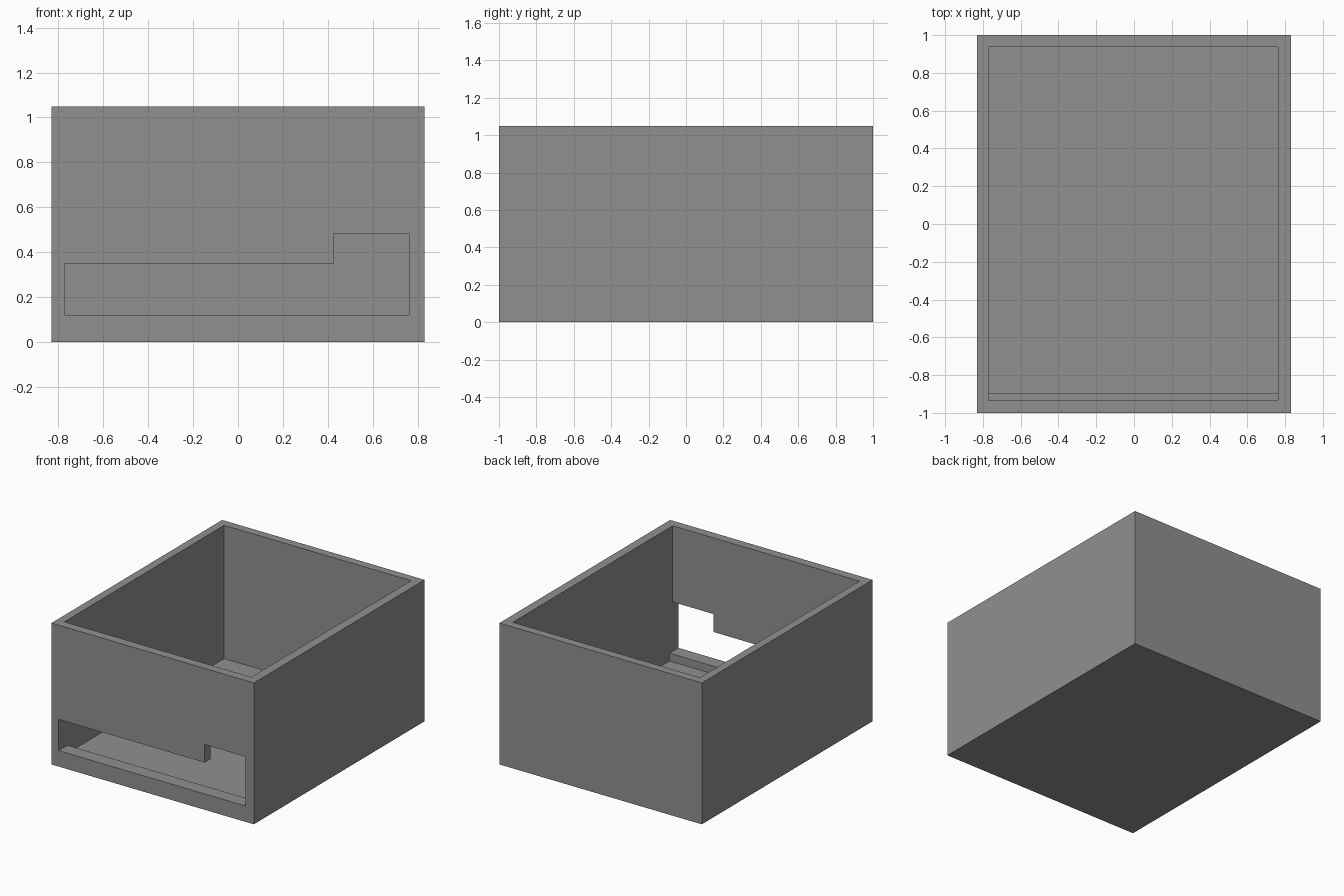
import bpy, bmesh
from mathutils import Vector

if "Cube" in bpy.data.objects:
    bpy.data.objects.remove(bpy.data.objects["Cube"])

grey = bpy.data.materials.new("mid_grey")
grey.diffuse_color = (0.28, 0.28, 0.28, 1)
grey.use_nodes = True
grey.node_tree.nodes["Principled BSDF"].inputs["Base Color"].default_value = grey.diffuse_color


def prism(name, profile, offset):
    """Extrude a closed 3D profile along an offset vector."""
    bm = bmesh.new()
    face = bm.faces.new([bm.verts.new(p) for p in profile])
    ext = bmesh.ops.extrude_face_region(bm, geom=[face])
    moved = [g for g in ext["geom"] if isinstance(g, bmesh.types.BMVert)]
    bmesh.ops.translate(bm, verts=moved, vec=Vector(offset))
    bmesh.ops.recalc_face_normals(bm, faces=bm.faces)
    mesh = bpy.data.meshes.new(name)
    bm.to_mesh(mesh)
    bm.free()
    mesh.materials.append(grey)
    obj = bpy.data.objects.new(name, mesh)
    bpy.context.collection.objects.link(obj)
    return obj


W, D, H = 0.83, 1.0, 1.048          # outer half width, half depth, height
X0, X1 = -0.77, 0.763               # inside of the side walls
Y0, Y1 = -0.934, 0.938              # inside of the front and back walls
FLOOR, SILL, LIP = 0.06, 0.118, -0.896

# Solid block
box = prism("open_box", [(-W, -D, 0), (W, -D, 0), (W, D, 0), (-W, D, 0)], (0, 0, H))

# Cavity, leaving a low lip on the floor behind the front wall
cavity = prism("cavity_cutter",
               [(X0, y, z) for y, z in [(LIP, FLOOR), (Y1, FLOOR), (Y1, 1.2),
                                        (Y0, 1.2), (Y0, SILL), (LIP, SILL)]],
               (X1 - X0, 0, 0))

# Stepped slot through the front wall
slot = prism("slot_cutter",
             [(x, -1.1, z) for x, z in [(X0, SILL), (X1, SILL), (X1, 0.483),
                                        (0.427, 0.483), (0.427, 0.35), (X0, 0.35)]],
             (0, 0.19, 0))

# Apply the cuts and remove the cutters
for cutter in (cavity, slot):
    mod = box.modifiers.new(cutter.name, "BOOLEAN")
    mod.operation = "DIFFERENCE"
    mod.solver = "EXACT"
    mod.object = cutter
    bpy.context.view_layer.objects.active = box
    bpy.ops.object.modifier_apply(modifier=mod.name)
    bpy.data.objects.remove(cutter)
